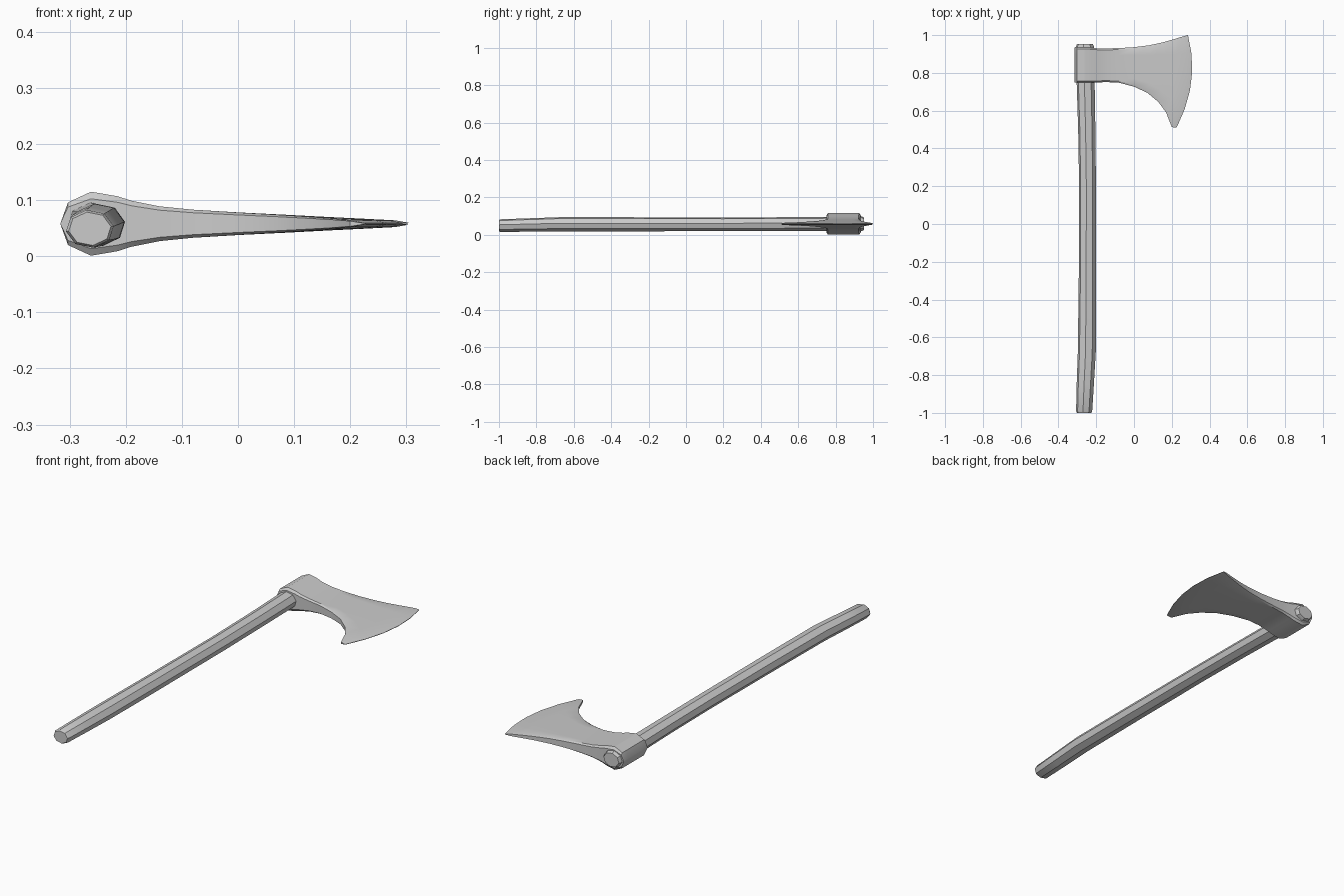
import bpy, bmesh, math

cube = bpy.data.objects.get("Cube")
if cube:
    bpy.data.objects.remove(cube)

grey = bpy.data.materials.new("plain_grey")
grey.use_nodes = True
colour = (0.6, 0.6, 0.6, 1)
grey.diffuse_color = colour
grey.node_tree.nodes["Principled BSDF"].inputs["Base Color"].default_value = colour


def loft(name, rings, angle):
    """Skin a list of equal closed rings and cap both ends."""
    bm = bmesh.new()
    rows = [[bm.verts.new(p) for p in ring] for ring in rings]
    n = len(rows[0])
    for a, b in zip(rows, rows[1:]):
        for i in range(n):
            j = (i + 1) % n
            bm.faces.new((a[i], a[j], b[j], b[i]))
    bm.faces.new(rows[0])
    bm.faces.new(rows[-1])
    bmesh.ops.recalc_face_normals(bm, faces=bm.faces[:])
    mesh = bpy.data.meshes.new(name)
    bm.to_mesh(mesh)
    bm.free()
    mesh.materials.append(grey)
    obj = bpy.data.objects.new(name, mesh)
    bpy.context.collection.objects.link(obj)
    bpy.ops.object.select_all(action='DESELECT')
    obj.select_set(True)
    bpy.context.view_layer.objects.active = obj
    bpy.ops.object.shade_smooth_by_angle(angle=math.radians(angle))
    return obj


# Handle: eight-sided, gently bent; stations are y, centre x, centre z, radius x, radius z
stations = [
    (-1.0, -.264, .049, .038, .030), (-.992, -.264, .049, .043, .034),
    (-.85, -.258, .052, .046, .036), (-.68, -.250, .056, .048, .038),
    (-.3, -.247, .056, .046, .038), (.2, -.246, .056, .045, .037),
    (.5, -.250, .057, .046, .037), (.75, -.256, .058, .048, .038),
    (.938, -.260, .059, .049, .040), (.952, -.260, .059, .042, .034),
]
corners = [math.radians(45 * k + 8) for k in range(8)]
loft("handle", [[(cx + rx * math.cos(a), y, cz + rz * math.sin(a)) for a in corners]
                for y, cx, cz, rx, rz in stations], 30)

# Axe head: columns from the poll to the cutting edge
# lower x, lower y, upper x, upper y, half thickness, outward bow
columns = [
    (-.316, .75, -.316, .935, .002, 0), (-.303, .75, -.303, .935, .038, 0),
    (-.262, .75, -.262, .935, .057, 0), (-.215, .75, -.215, .932, .049, 0),
    (-.19, .75, -.19, .93, .041, 0), (-.14, .751, -.14, .93, .031, 0),
    (-.08, .748, -.08, .931, .025, 0), (0, .727, 0, .936, .020, .004),
    (.07, .695, .08, .946, .016, .01), (.13, .645, .15, .961, .012, .02),
    (.17, .59, .21, .978, .009, .03), (.20, .513, .262, .994, .006, .045),
    (.225, .51, .285, 1.0, .001, .049),
]
spread = [0, .2, .4, .6, .8, 1]
mid_z = .058


def head_ring(lx, ly, ux, uy, half, bow):
    length = uy - ly
    rim = .008 / length
    # Narrow chamfer along the upper and lower outlines
    ts = [0, rim] + spread[1:-1] + [1 - rim, 1]
    side = []
    for t in ts:
        thick = half * (.78 if t in (0, 1) else 1)
        x = lx + (ux - lx) * t + bow * 4 * t * (1 - t)
        side.append((x, ly + length * t, thick))
    return ([(x, y, mid_z + h) for x, y, h in side] +
            [(x, y, mid_z - h) for x, y, h in reversed(side)])


loft("axe_head", [head_ring(*c) for c in columns], 28)
